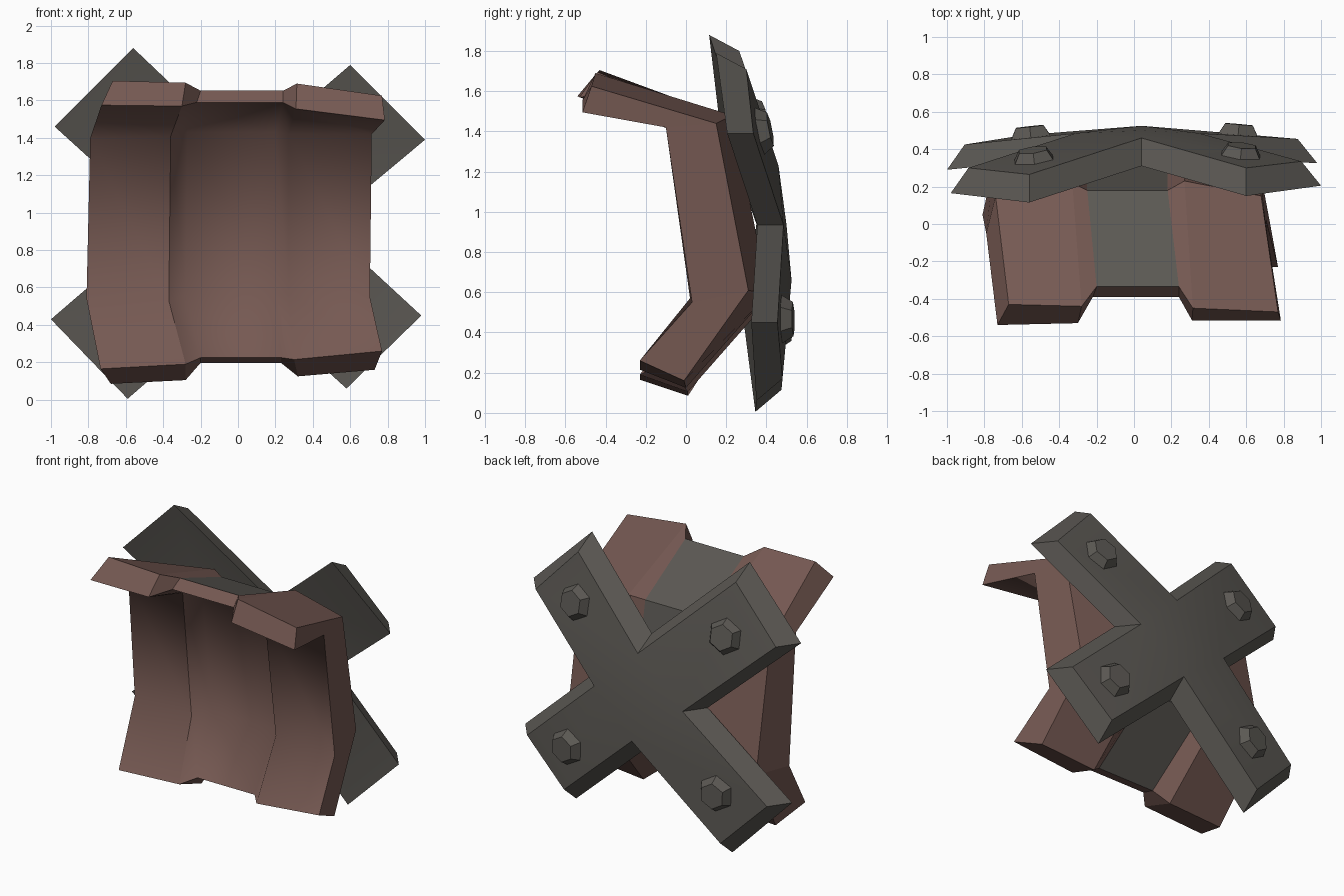
import bpy, bmesh
from mathutils import Vector

if "Cube" in bpy.data.objects:
    bpy.data.objects.remove(bpy.data.objects["Cube"])


def material(name, rgb):
    m = bpy.data.materials.new(name)
    m.diffuse_color = (*rgb, 1)
    m.use_nodes = True
    m.node_tree.nodes["Principled BSDF"].inputs["Base Color"].default_value = m.diffuse_color
    return m


RUST = material("rust_brown", (0.18, 0.1, 0.085))
IRON = material("dark_iron", (0.106, 0.099, 0.088))


def finish(bm, name, mats):
    bmesh.ops.recalc_face_normals(bm, faces=bm.faces)
    me = bpy.data.meshes.new(name)
    bm.to_mesh(me)
    bm.free()
    ob = bpy.data.objects.new(name, me)
    bpy.context.collection.objects.link(ob)
    for m in mats:
        me.materials.append(m)
    return ob


# --- Bent armour plate: two thick ridges beside a thin middle panel ---
# each row: x of six columns, then (y, z) of left ridge edges, middle, right ridge edges
INNER = [
    ((-.73, -.30, -.22, .24, .31, .785), (-.54, 1.575), (-.53, 1.57), (-.39, 1.59), (-.515, 1.555), (-.515, 1.495)),
    ((-.79, -.36, -.27, .20, .27, .715), (-.05, 1.40), (-.08, 1.41), (0, 1.43), (-.10, 1.42), (-.10, 1.42)),
    ((-.81, -.37, -.28, .20, .27, .705), (.05, .54), (.03, .53), (.12, .56), (.02, .57), (.03, .55)),
    ((-.735, -.28, -.20, .23, .30, .77), (-.23, .165), (-.23, .19), (-.15, .225), (-.23, .215), (-.23, .26)),
]
OUTER = [
    ((-.67, -.28, -.20, .24, .315, .77), (-.43, 1.705), (-.44, 1.695), (-.335, 1.652), (-.45, 1.69), (-.47, 1.625)),
    ((-.74, -.33, -.25, .18, .27, .68), (.15, 1.41), (.22, 1.465), (.18, 1.45), (.23, 1.48), (.15, 1.44)),
    ((-.75, -.33, -.25, .18, .27, .67), (.32, .56), (.41, .56), (.34, .58), (.41, .59), (.31, .61)),
    ((-.68, -.28, -.20, .23, .32, .73), (.01, .085), (.01, .105), (-.06, .197), (0, .125), (-.01, .16)),
]


def grid(bm, rows):
    out = []
    for xs, l0, l1, mid, r1, r0 in rows:
        yz = (l0, l1, mid, mid, r1, r0)
        out.append([bm.verts.new((x, *p)) for x, p in zip(xs, yz)])
    return out


bm = bmesh.new()
gi, go = grid(bm, INNER), grid(bm, OUTER)
for r in range(3):
    for c in range(5):
        for g in (gi, go):
            f = bm.faces.new((g[r][c], g[r][c + 1], g[r + 1][c + 1], g[r + 1][c]))
            f.smooth = g is gi
            f.material_index = int(g is go and c == 2)   # iron back of middle panel
    for c in (0, 5):                                     # side walls
        bm.faces.new((gi[r][c], gi[r + 1][c], go[r + 1][c], go[r][c]))
    bm.edges.get((gi[r][1], gi[r + 1][1])).smooth = False   # crisp ridge edge
for r in (0, 3):                                         # top and bottom rims
    for c in range(5):
        bm.faces.new((gi[r][c], gi[r][c + 1], go[r][c + 1], go[r][c]))
finish(bm, "armour_plate", (RUST, IRON))

# --- Bevelled cross brace; three points per side: tip, notch, tip ---
SIDES = [
    (((-.56, .115, 1.88), (.04, .31, 1.31), (.60, .15, 1.79)), (0, .15, -.08)),
    (((1.0, .205, 1.39), (.455, .355, .935), (.98, .325, .45)), (-.105, .13, 0)),
    (((.58, .35, .06), (.04, .395, .55), (-.59, .345, .005)), (0, .13, .11)),
    (((-1.0, .29, .43), (-.408, .35, .94), (-.98, .165, 1.46)), (.095, .135, 0)),
]
front = [Vector(p) for pts, _ in SIDES for p in pts]
back = [Vector(p) + Vector(d) for pts, d in SIDES for p in pts]

bm = bmesh.new()
fv = [bm.verts.new(p) for p in front]
bv = [bm.verts.new(p) for p in back]
for ring, y in ((fv, .365), (bv, .5)):
    hub = bm.verts.new((.03, y, .935))
    for k in range(4):
        i = 3 * k + 1
        arm = [ring[(i + j) % 12] for j in range(4)]
        bm.faces.new(arm)
        bm.faces.new((arm[0], arm[3], hub))
for i in range(12):
    j = (i + 1) % 12
    bm.faces.new((fv[i], fv[j], bv[j], bv[i]))
brace = finish(bm, "cross_brace", (IRON,))
bpy.context.view_layer.objects.active = brace
brace.select_set(True)
bpy.ops.object.shade_smooth_by_angle(angle=0.6)

# --- Tapered hexagonal bolt on each arm ---
for k in range(4):
    n0, t0, t1, n1 = (back[(3 * k + 1 + j) % 12] for j in range(4))
    pos = ((n0 + n1) / 2).lerp((t0 + t1) / 2, .68)
    normal = (t1 - n0).cross(n1 - t0).normalized()
    if normal.y < 0:
        normal.negate()
    bm = bmesh.new()
    bmesh.ops.create_cone(bm, cap_ends=True, segments=6, radius1=.135, radius2=.085, depth=.08)
    ob = finish(bm, "bolt_%d" % (k + 1), (IRON,))
    ob.rotation_euler = normal.to_track_quat('Z', 'Y').to_euler()
    ob.location = pos + normal * .014
